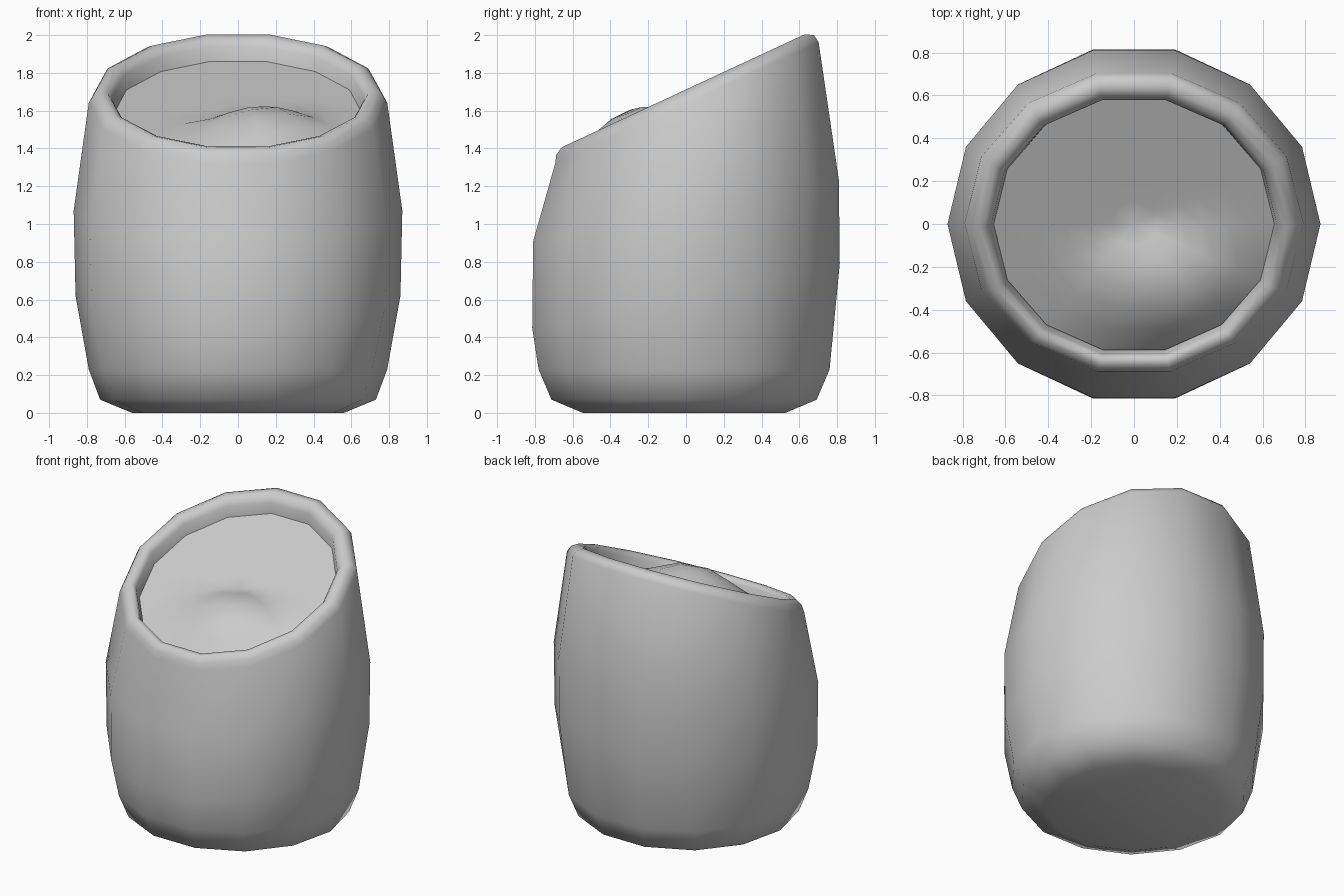
import bpy, math
from mathutils import Vector

SIDES = 14
SLOPE = 0.465

cube = bpy.data.objects.get("Cube")
if cube:
    bpy.data.objects.remove(cube, do_unlink=True)

grey = bpy.data.materials.new("plain grey")
grey.use_nodes = True
colour = (0.6, 0.6, 0.6, 1)
grey.diffuse_color = colour
grey.node_tree.nodes["Principled BSDF"].inputs["Base Color"].default_value = colour


def ring(rx, ry, cy, z, slope):
    """One tilted oval loop of points."""
    points = []
    for i in range(SIDES):
        a = math.tau * i / SIDES
        y = cy + ry * math.sin(a)
        points.append(Vector((rx * math.cos(a), y, z + slope * y)))
    return points


def loft(name, rings, cap_start=False, tip=None):
    """Skin consecutive loops, with an optional flat start and a closing tip."""
    verts = [p for r in rings for p in r]
    faces = []
    for k in range(len(rings) - 1):
        for i in range(SIDES):
            j = (i + 1) % SIDES
            a, b = k * SIDES, (k + 1) * SIDES
            faces.append((a + i, a + j, b + j, b + i))
    if cap_start:
        faces.append(tuple(reversed(range(SIDES))))
    if tip is not None:
        verts.append(tip)
        a = (len(rings) - 1) * SIDES
        faces += [(a + i, a + (i + 1) % SIDES, len(verts) - 1) for i in range(SIDES)]
    mesh = bpy.data.meshes.new(name)
    mesh.from_pydata(verts, [], faces)
    mesh.materials.append(grey)
    mesh.shade_smooth()
    obj = bpy.data.objects.new(name, mesh)
    bpy.context.collection.objects.link(obj)
    return obj


# Barrel body: rings tilt gradually toward the slanted rim, then turn inside
body = [
    (0.56, 0.55, -0.01, 0.0, 0),
    (0.73, 0.72, -0.01, 0.07, 0),
    (0.79, 0.79, -0.01, 0.23, 0),
    (0.86, 0.835, 0, 0.62, 0.21),
    (0.87, 0.83, 0, 1.07, 0.2),
    (0.79, 0.715, 0.005, 1.64, 0.46),
    (0.765, 0.70, -0.005, 1.685, SLOPE),
    (0.725, 0.66, -0.015, 1.712, SLOPE),
    (0.69, 0.625, -0.015, 1.70, SLOPE),
    (0.67, 0.608, -0.015, 1.67, SLOPE),
    (0.65, 0.60, 0, 1.56, SLOPE),
]
loft("barrel_body", [ring(*r) for r in body], cap_start=True)


# Filling: a slanted surface with a low mound toward the front
def mound(p):
    d = math.hypot((p.x - 0.14) / 0.46, (p.y + 0.33) / 0.36)
    lift = 0.16 * math.cos(min(d, 1) * math.pi / 2) ** 1.3
    return p + Vector((0, 0, lift))


filling = [ring(0.655, 0.602, 0, 1.59, SLOPE)]
for s in (0.84, 0.67, 0.5, 0.33, 0.17):
    filling.append([mound(p) for p in ring(0.655 * s, 0.602 * s, 0, 1.59, SLOPE)])
loft("filling_surface", filling, tip=mound(Vector((0, 0, 1.59))))
